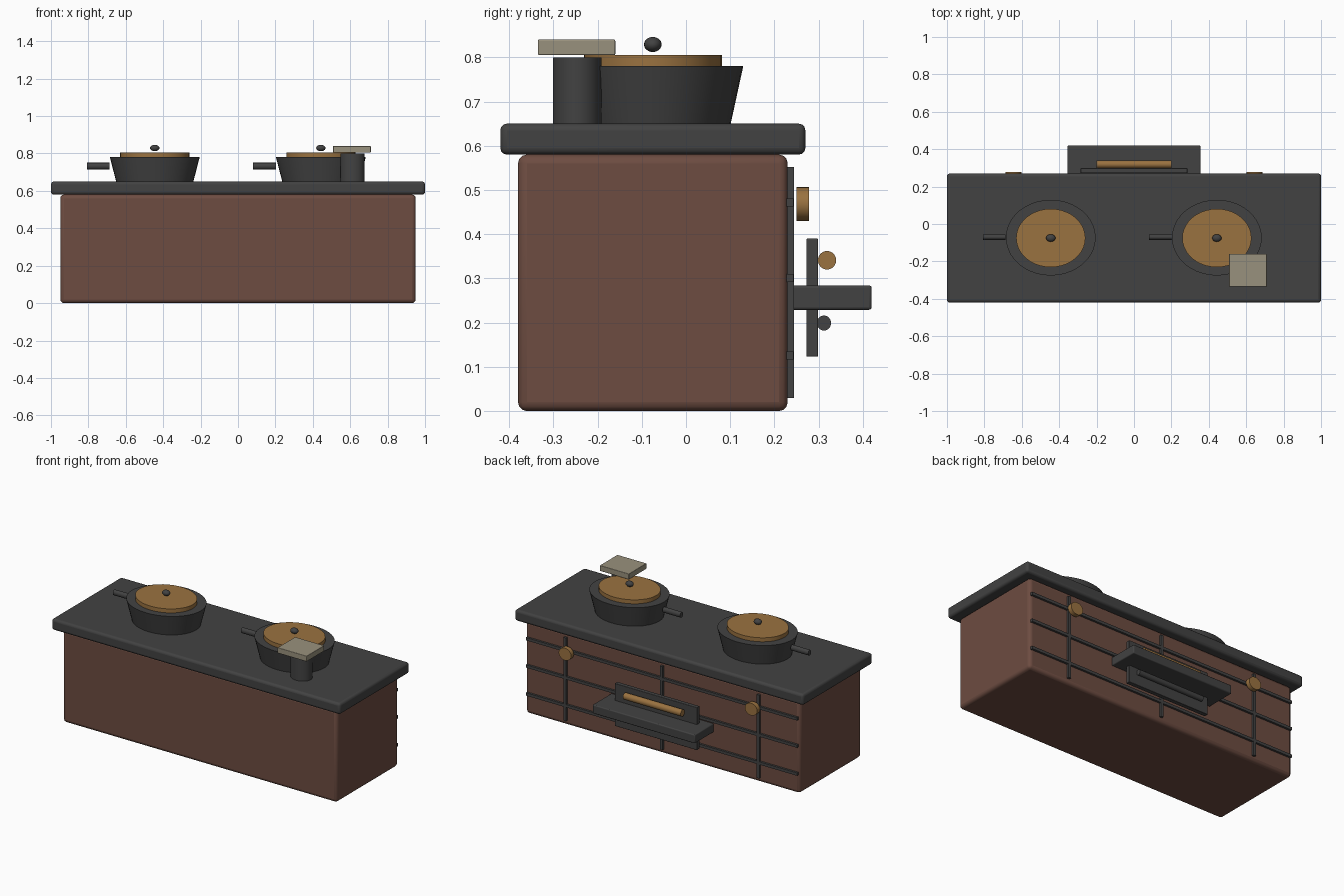
import bpy, math
from mathutils import Matrix

if "Cube" in bpy.data.objects:
    bpy.data.objects.remove(bpy.data.objects["Cube"])


def material(name, hex_rgb):
    m = bpy.data.materials.new(name)
    lin = []
    for i in (0, 2, 4):
        c = int(hex_rgb[i:i + 2], 16) / 255
        lin.append(c / 12.92 if c < 0.04045 else ((c + 0.055) / 1.055) ** 2.4)
    m.diffuse_color = (*lin, 1)
    m.use_nodes = True
    m.node_tree.nodes["Principled BSDF"].inputs["Base Color"].default_value = m.diffuse_color
    return m


BRICK = material("brick brown", "6D4C41")
IRON = material("dark iron", "424242")
BRASS = material("warm brass", "9A7240")
STONE = material("pale stone", "99917D")


def finish(name, mat, smooth=False, bevel=0):
    ob = bpy.context.object
    ob.name = name
    ob.data.materials.append(mat)
    if bevel:
        b = ob.modifiers.new("bevel", 'BEVEL')
        b.width = bevel
        b.segments = 3
    if smooth or bevel:
        bpy.ops.object.shade_smooth_by_angle(angle=math.radians(35))
    return ob


def box(name, mat, x, y, z, bevel=0):
    """Box from (min, max) ranges."""
    bpy.ops.mesh.primitive_cube_add(size=1)
    ob = bpy.context.object
    r = (x, y, z)
    ob.data.transform(Matrix.Translation([(a + b) / 2 for a, b in r])
                      @ Matrix.Diagonal([b - a for a, b in r] + [1]))
    return finish(name, mat, bevel=bevel)


def round_part(name, mat, loc, size, axis='Z', taper=1, sides=32, bevel=0):
    """Elliptical cylinder with full x, y, z size; taper = bottom/top radius."""
    bpy.ops.mesh.primitive_cone_add(vertices=sides, radius1=0.5 * taper, radius2=0.5, depth=1)
    ob = bpy.context.object
    turn = {'Z': Matrix.Identity(4),
            'X': Matrix.Rotation(math.pi / 2, 4, 'Y'),
            'Y': Matrix.Rotation(math.pi / 2, 4, 'X')}[axis]
    ob.data.transform(Matrix.Translation(loc) @ Matrix.Diagonal((*size, 1)) @ turn)
    return finish(name, mat, smooth=True, bevel=bevel)


# Stove body and worktop
box("stove_body", BRICK, (-0.95, 0.95), (-0.38, 0.23), (0, 0.58), 0.02)
box("worktop", IRON, (-1, 1), (-0.42, 0.27), (0.58, 0.65), 0.015)

# Pots with lid, knob and side handle
for i, x in enumerate((-0.445, 0.443)):
    n = f"_{i + 1}"
    round_part("pot" + n, IRON, (x, -0.073, 0.715), (0.48, 0.405, 0.13), taper=0.86, sides=40)
    round_part("pot_lid" + n, BRASS, (x, -0.075, 0.7915), (0.37, 0.312, 0.027), sides=40)
    bpy.ops.mesh.primitive_uv_sphere_add(segments=20, ring_count=12, radius=1)
    bpy.context.object.data.transform(Matrix.Translation((x, -0.075, 0.829))
                                      @ Matrix.Diagonal((0.025, 0.02, 0.017, 1)))
    finish("lid_knob" + n, IRON, smooth=True)
    round_part("pot_handle" + n, IRON, (x - 0.302, -0.07, 0.733), (0.122, 0.029, 0.035), 'X', sides=20)

# Chimney pipe and cap
round_part("chimney_pipe", IRON, (0.612, -0.246, 0.725), (0.13, 0.11, 0.15))
box("chimney_cap", STONE, (0.508, 0.71), (-0.335, -0.16), (0.805, 0.84), 0.003)

# Brick joints on the back
for i, z in enumerate((0.126, 0.301, 0.472)):
    box(f"joint_level_{i + 1}", IRON, (-0.94, 0.94), (0.226, 0.243), (z - 0.009, z + 0.009))
for i, x in enumerate((-0.67, 0, 0.67)):
    box(f"joint_upright_{i + 1}", IRON, (x - 0.009, x + 0.009), (0.226, 0.244), (0.03, 0.552))

# Firebox door, ledge and bars
box("fire_door", IRON, (-0.285, 0.285), (0.272, 0.299), (0.123, 0.39), 0.003)
box("fire_ledge", IRON, (-0.355, 0.355), (0.23, 0.42), (0.229, 0.284), 0.006)
round_part("door_rail", BRASS, (0, 0.319, 0.341), (0.40, 0.041, 0.042), 'X', sides=24)
round_part("lower_rail", IRON, (0, 0.312, 0.199), (0.46, 0.032, 0.034), 'X', sides=24)

# Brass dials
for side, x in (("left", -0.645), ("right", 0.645)):
    round_part("dial_" + side, BRASS, (x, 0.264, 0.468), (0.086, 0.028, 0.077), 'Y', sides=24)
